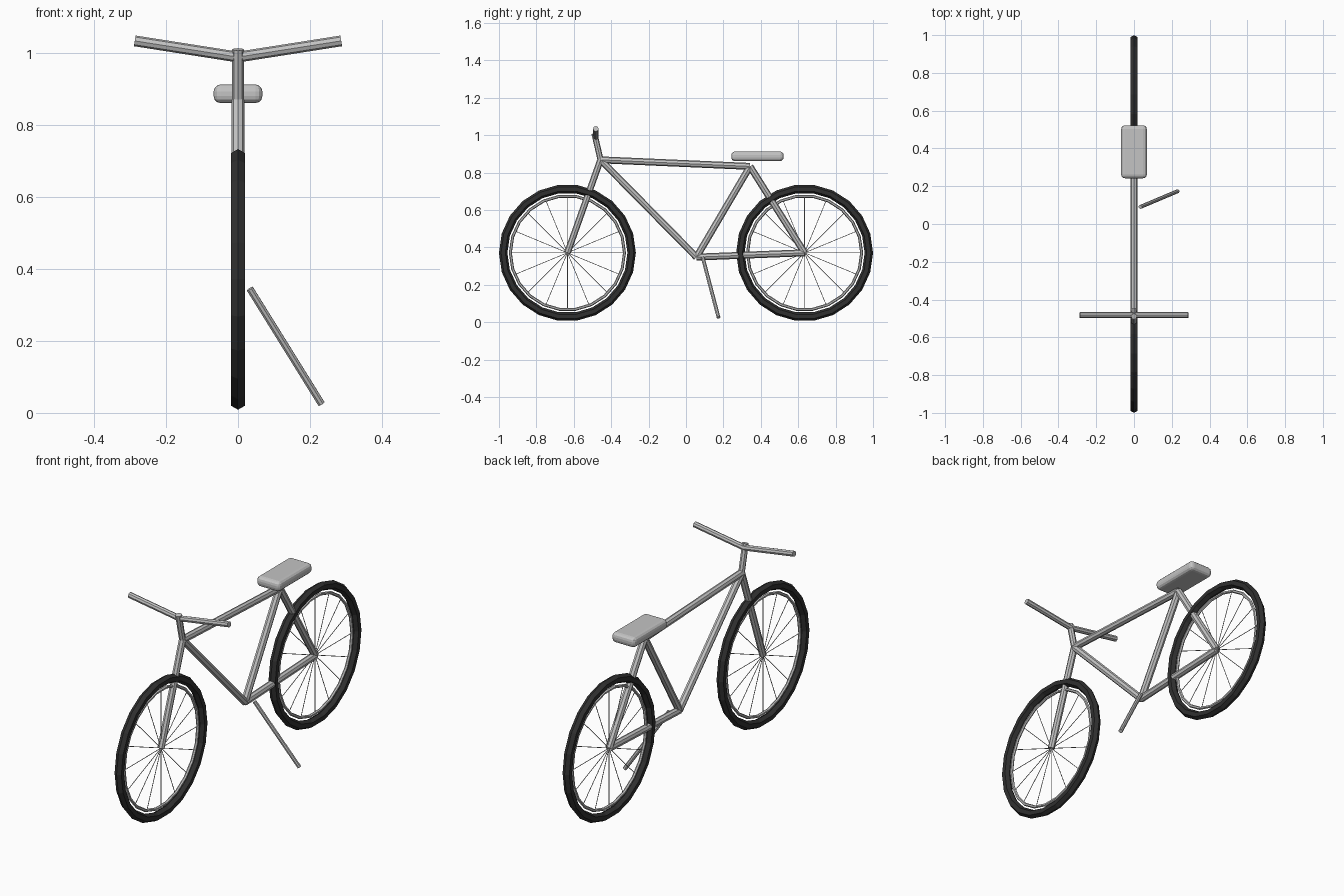
import bpy, math
from mathutils import Vector

old = bpy.data.objects.get("Cube")
if old:
    bpy.data.objects.remove(old, do_unlink=True)


def material(name, value):
    m = bpy.data.materials.new(name)
    m.use_nodes = True
    colour = (value, value, value, 1)
    m.diffuse_color = colour
    m.node_tree.nodes["Principled BSDF"].inputs["Base Color"].default_value = colour
    return m


metal = material("light grey", 0.55)
rubber = material("black rubber", 0.03)


def finish(name, mat):
    ob = bpy.context.object
    ob.name = name
    ob.data.materials.append(mat)
    return ob


def tube(name, a, b, radius, sides=8):
    a, b = Vector(a), Vector(b)
    d = b - a
    bpy.ops.mesh.primitive_cylinder_add(vertices=sides, radius=radius, depth=d.length, location=(a + b) / 2)
    ob = finish(name, metal)
    ob.rotation_euler = d.to_track_quat('Z', 'Y').to_euler()
    return ob


def ring(name, centre, major, minor, mat):
    bpy.ops.mesh.primitive_torus_add(major_segments=22, minor_segments=6, major_radius=major,
                                     minor_radius=minor, location=centre, rotation=(0, math.pi / 2, 0))
    ob = finish(name, mat)
    # Turn the ring so that a corner points straight ahead
    ob.rotation_euler = (math.pi / 2, 0, math.pi / 2)


# Key joints of the frame
front_axle = Vector((0, -0.634, 0.371))
rear_axle = Vector((0, 0.634, 0.371))
head = (0, -0.457, 0.868)
seat_joint = (0, 0.342, 0.833)
crank = (0, 0.056, 0.348)
stem_top = (0, -0.49, 1.01)

# Wheels
for side, axle in (("front", front_axle), ("rear", rear_axle)):
    ring(side + "_tyre", axle, 0.3435, 0.0225, rubber)
    ring(side + "_rim", axle, 0.305, 0.008, metal)
    for i in range(16):
        t = math.tau * i / 16
        tip = axle + Vector((0, math.cos(t), math.sin(t))) * 0.303
        tube(side + "_spoke", axle, tip, 0.0018, 5)

# Frame
tube("top_tube", head, seat_joint, 0.0185)
tube("down_tube", head, crank, 0.0185)
tube("seat_tube", seat_joint, crank, 0.0185)
tube("seat_stay", seat_joint, rear_axle, 0.0185)
tube("chain_stay", crank, rear_axle, 0.0185)

# Fork and steering
tube("fork", head, front_axle, 0.0175)
tube("stem", head, stem_top, 0.016)
for side, s in (("left", 1), ("right", -1)):
    tube(side + "_handlebar", (0, -0.482, 0.989), (s * 0.287, -0.482, 1.034), 0.015)

# Kickstand
tube("kickstand", (0.033, 0.09, 0.345), (0.232, 0.174, 0.025), 0.0105)

# Saddle
bpy.ops.mesh.primitive_cube_add(size=1, location=(0, 0.382, 0.887))
saddle = finish("saddle", metal)
saddle.scale = (0.136, 0.28, 0.052)
bpy.ops.object.transform_apply(location=False, rotation=False, scale=True)
bevel = saddle.modifiers.new("rounding", 'BEVEL')
bevel.width = 0.02
bevel.segments = 3
